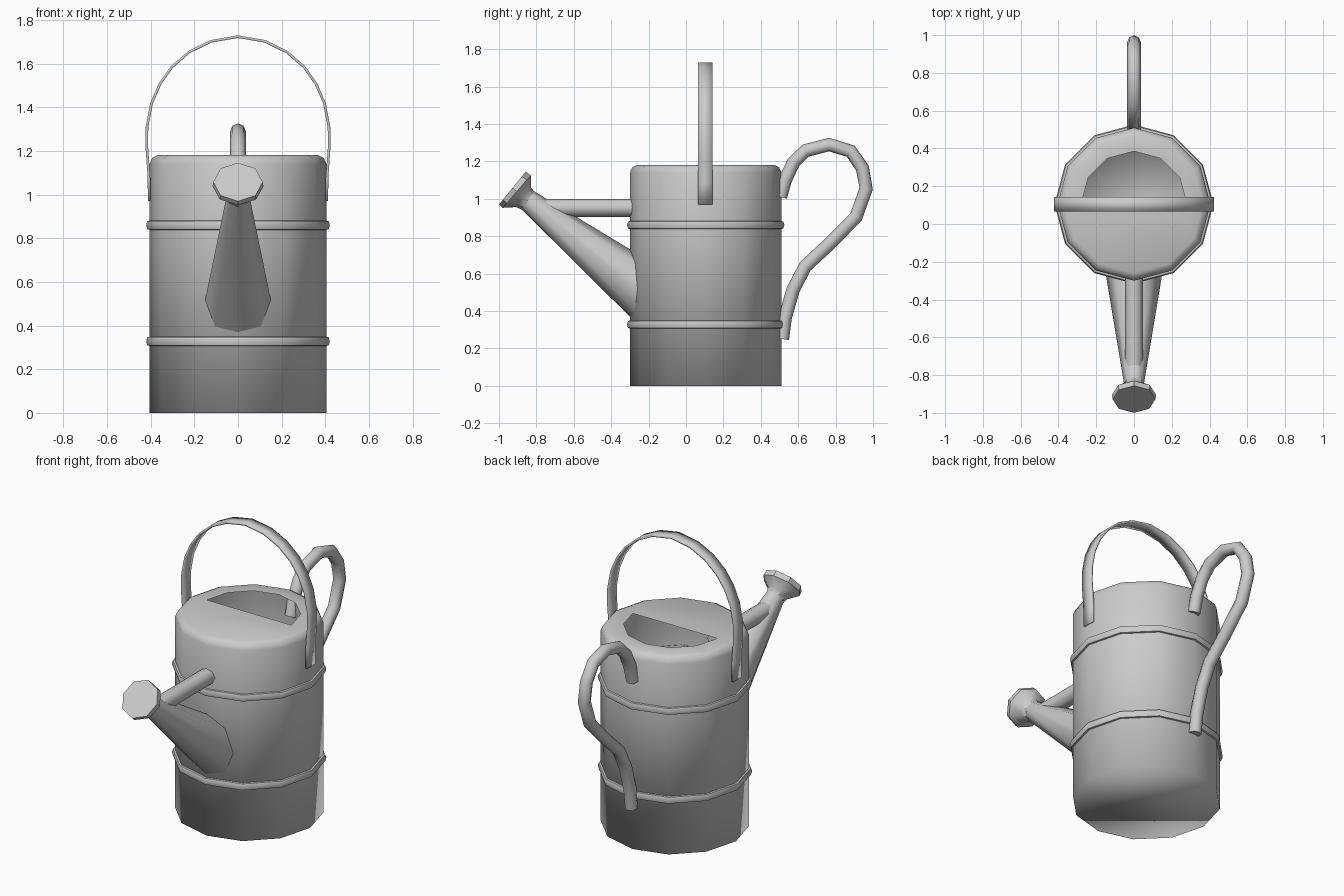
import bpy, bmesh, math
from mathutils import Vector

if "Cube" in bpy.data.objects:
    bpy.data.objects.remove(bpy.data.objects["Cube"])

CY = 0.105      # y of the can's axis
SIDES = 12
X = Vector((1, 0, 0))


def finish(name, bm, angle=60):
    bmesh.ops.recalc_face_normals(bm, faces=bm.faces[:])
    mesh = bpy.data.meshes.new(name)
    bm.to_mesh(mesh)
    bm.free()
    ob = bpy.data.objects.new(name, mesh)
    bpy.context.collection.objects.link(ob)
    bpy.ops.object.select_all(action='DESELECT')
    ob.select_set(True)
    bpy.context.view_layer.objects.active = ob
    bpy.ops.object.shade_smooth_by_angle(angle=math.radians(angle))
    return ob


def ring(bm, centre, u, v, n):
    """n-gon of vertices: centre + u*cos + v*sin."""
    return [bm.verts.new(centre + u * math.cos(2 * math.pi * i / n)
                         + v * math.sin(2 * math.pi * i / n)) for i in range(n)]


def bridge(bm, a, b):
    n = len(a)
    for i in range(n):
        j = (i + 1) % n
        bm.faces.new((a[i], a[j], b[j], b[i]))


def level(bm, r, z):
    return ring(bm, Vector((0, CY, z)), X * r, Vector((0, r, 0)), SIDES)


def loft(name, sections, n=8, angle=60):
    """Skin capped sections given as (y, z, x radius, v_y, v_z)."""
    bm = bmesh.new()
    rings = [ring(bm, Vector((0, y, z)), X * rx, Vector((0, vy, vz)), n)
             for y, z, rx, vy, vz in sections]
    for a, b in zip(rings, rings[1:]):
        bridge(bm, a, b)
    bm.faces.new(rings[0])
    bm.faces.new(rings[-1])
    return finish(name, bm, angle)


def tube(name, path, r):
    """Round tube along a path of (y, z) points."""
    sections = []
    for i, (y, z) in enumerate(path):
        y0, z0 = path[max(i - 1, 0)]
        y1, z1 = path[min(i + 1, len(path) - 1)]
        t = Vector((y1 - y0, z1 - z0)).normalized() * r
        sections.append((y, z, r, -t.y, t.x))
    return loft(name, sections)


# Can: one smooth shell with a flat top and a half-round filling hole at the back
bm = bmesh.new()
levels = [level(bm, r, z) for r, z in
          [(0.405, 0), (0.405, 1.14), (0.393, 1.168), (0.365, 1.182)]]
for a, b in zip(levels, levels[1:]):
    bridge(bm, a, b)
bm.faces.new(levels[0])
rim = levels[-1]
half = SIDES // 2
hole = [bm.verts.new((0.28 * math.cos(math.pi * i / half),
                      CY + 0.28 * math.sin(math.pi * i / half), 1.182))
        for i in range(half + 1)]
for i in range(half):
    bm.faces.new((rim[i], rim[i + 1], hole[i + 1], hole[i]))
bm.faces.new(rim[half:] + [rim[0], hole[0], hole[-1]])
finish("can_body", bm, 180)

# Raised bands round the can
for name, z in (("lower_band", 0.328), ("upper_band", 0.86)):
    bm = bmesh.new()
    rings = [level(bm, r, z + dz) for r, dz in
             [(0.40, -0.022), (0.415, -0.019), (0.421, 0), (0.415, 0.019), (0.40, 0.022)]]
    for a, b in zip(rings, rings[1:]):
        bridge(bm, a, b)
    finish(name, bm)

# Tapered spout, and the flared rose at its tip
loft("spout", [(-0.25, 0.51, 0.152, 0, 0.19),
               (-0.85, 0.995, 0.052, 0.03, 0.05)])
loft("spout_rose", [(-0.845, 0.99, 0.053, 0.035, 0.047),
                    (-0.868, 1.008, 0.062, 0.04, 0.052),
                    (-0.905, 1.039, 0.117, 0.075, 0.087),
                    (-0.928, 1.058, 0.113, 0.0715, 0.088)], angle=40)

# Brace between can and spout
tube("spout_brace", [(-0.27, 0.952), (-0.76, 0.952)], 0.048)

# Curved pouring handle at the back
tube("back_handle", [(0.505, 1.01), (0.53, 1.10), (0.575, 1.195), (0.64, 1.258),
                     (0.765, 1.29), (0.88, 1.255), (0.943, 1.165), (0.963, 1.055),
                     (0.91, 0.905), (0.77, 0.762), (0.638, 0.64), (0.573, 0.515),
                     (0.53, 0.365), (0.515, 0.25)], 0.036)

# Flat strap carrying handle: half profile mirrored, given width and thickness
side = [(0.413, 0.97), (0.414, 1.08), (0.424, 1.22), (0.423, 1.31), (0.402, 1.42),
        (0.363, 1.51), (0.308, 1.588), (0.228, 1.658), (0.126, 1.708)]
arch = side + [(0, 1.73)] + [(-x, z) for x, z in reversed(side)]
bm = bmesh.new()
rows = [[bm.verts.new((x, y, z)) for y in (0.065, 0.142)] for x, z in arch]
for a, b in zip(rows, rows[1:]):
    bm.faces.new((a[0], a[1], b[1], b[0]))
strap = finish("carry_handle", bm, 40)
if strap.data.polygons[len(arch) // 2].normal.z < 0:
    strap.data.flip_normals()
mod = strap.modifiers.new("thickness", 'SOLIDIFY')
mod.thickness = 0.012
mod.offset = -1
